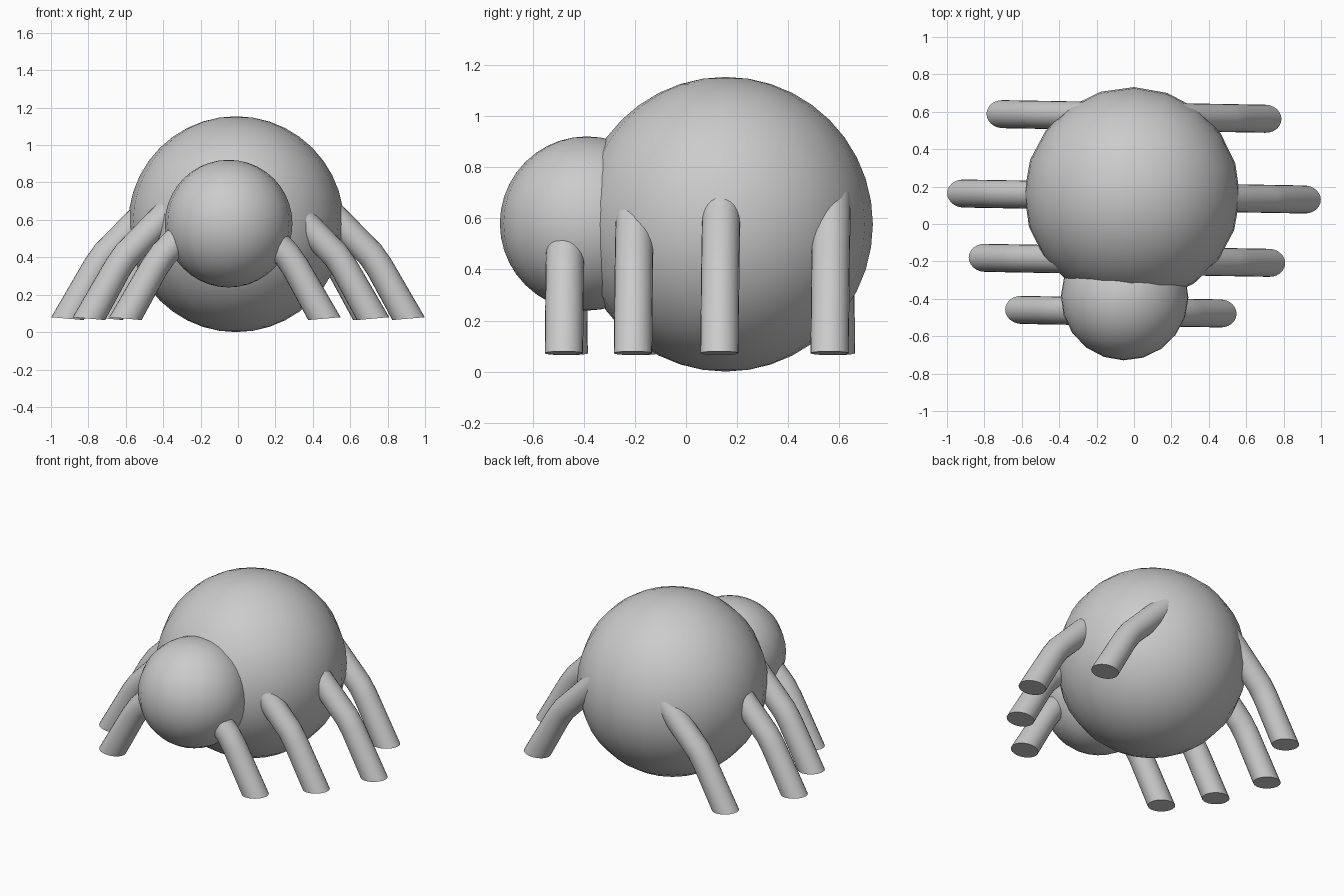
import bpy, bmesh, math

if "Cube" in bpy.data.objects:
    bpy.data.objects.remove(bpy.data.objects["Cube"])

YAW = math.radians(-1)      # whole creature is turned very slightly
LEG_R = 0.075
SIDES = 24


def smooth(obj, angle=50):
    bpy.ops.object.select_all(action='DESELECT')
    obj.select_set(True)
    bpy.context.view_layer.objects.active = obj
    bpy.ops.object.shade_smooth_by_angle(angle=math.radians(angle))


def ball(name, radius, loc):
    bpy.ops.mesh.primitive_uv_sphere_add(segments=20, ring_count=20, radius=radius,
                                         location=loc, rotation=(0, 0, YAW))
    obj = bpy.context.object
    obj.name = name
    smooth(obj)


def leg(name, side, tip_x, y):
    """Bent tube: steep shin cut flat at the foot, 45 degree thigh running into the body."""
    out = abs(tip_x)
    # (inward distance from outermost foot edge, height, tilt of the ring)
    path = [(0.088, 0.072, math.radians(5)),
            (0.245, 0.35, math.radians(32)),
            (0.29, 0.415, math.radians(43)),
            (0.58, 0.71, math.radians(45))]
    bm = bmesh.new()
    rings = []
    for i, (d, z, tilt) in enumerate(path):
        wide = 0.087 if i == 0 else LEG_R   # oblique cut widens the foot
        ring = []
        for k in range(SIDES):
            a = 2 * math.pi * k / SIDES
            u, v = wide * math.cos(a), LEG_R * math.sin(a)
            x = side * (out - d + u * math.cos(tilt))
            ring.append(bm.verts.new((x, y + v + math.tan(YAW) * x,
                                      z + u * math.sin(tilt))))
        rings.append(ring)
    for lo, hi in zip(rings, rings[1:]):
        for k in range(SIDES):
            n = (k + 1) % SIDES
            bm.faces.new((lo[k], lo[n], hi[n], hi[k]))
    bm.faces.new(rings[0])
    bm.faces.new(rings[-1])
    bmesh.ops.recalc_face_normals(bm, faces=bm.faces)
    mesh = bpy.data.meshes.new(name)
    bm.to_mesh(mesh)
    bm.free()
    obj = bpy.data.objects.new(name, mesh)
    bpy.context.collection.objects.link(obj)
    smooth(obj, 40)


# Abdomen and head
ball("abdomen", 0.577, (-0.01, 0.155, 0.577))
ball("head", 0.341, (-0.05, -0.388, 0.58))

# Four pairs of legs: name, right reach, left reach, y
for pair, right, left, y in [("front", 0.55, 0.69, -0.47),
                             ("mid_front", 0.81, 0.885, -0.195),
                             ("mid_back", 1.0, 1.0, 0.147),
                             ("back", 0.79, 0.79, 0.575)]:
    leg(pair + "_leg_right", 1, right, y)
    leg(pair + "_leg_left", -1, left, y)
